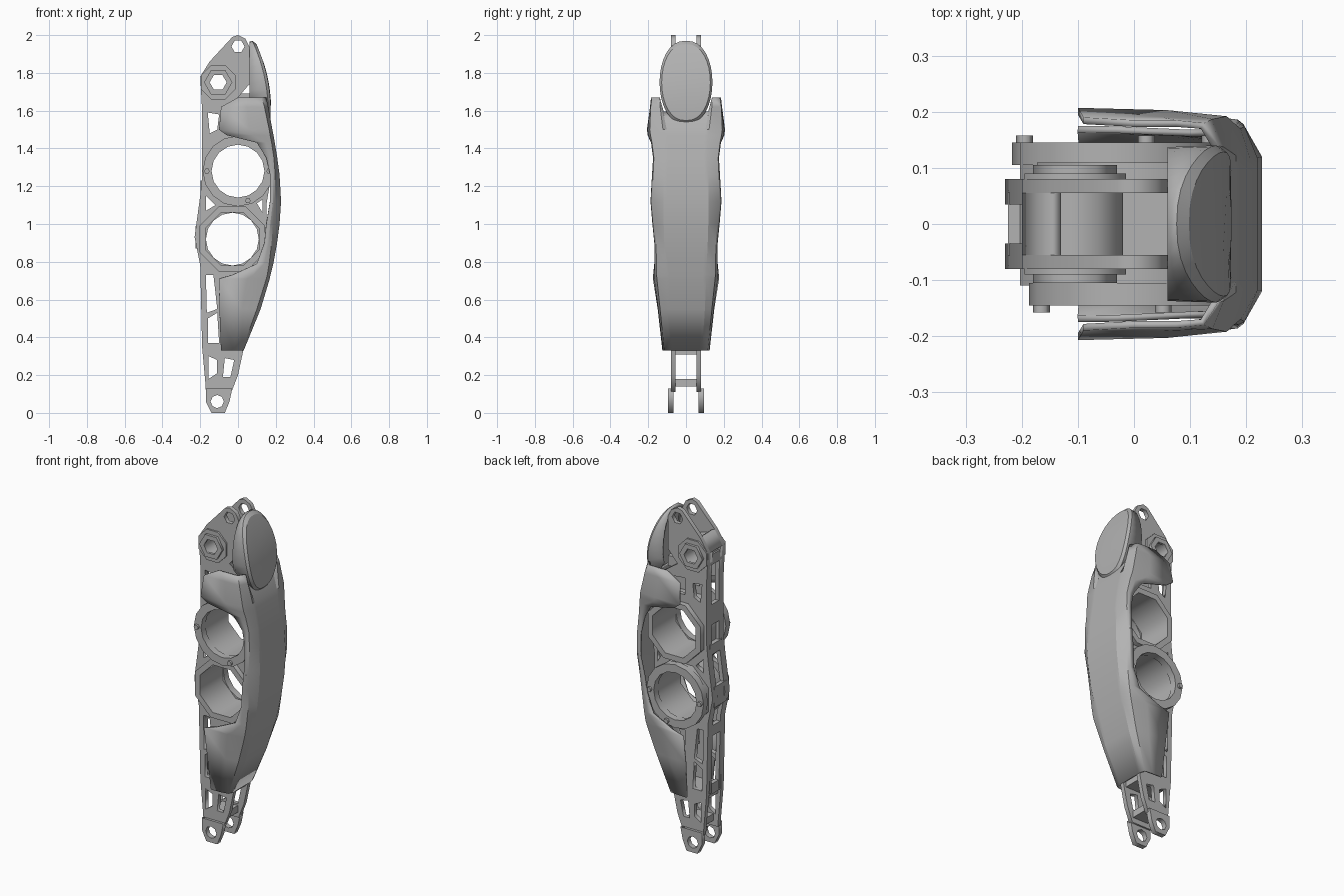
import bpy, bmesh, math
from mathutils import Vector

cube = bpy.data.objects.get("Cube")
if cube:
    bpy.data.objects.remove(cube, do_unlink=True)

grey = bpy.data.materials.new("mid_grey")
grey.use_nodes = True
COLOUR = (0.45, 0.45, 0.45, 1)
grey.diffuse_color = COLOUR
grey.node_tree.nodes["Principled BSDF"].inputs["Base Color"].default_value = COLOUR


def add_object(name, data):
    obj = bpy.data.objects.new(name, data)
    bpy.context.collection.objects.link(obj)
    return obj


def circle(x, z, r, n=16, turn=0.0):
    return [(x + r * math.cos(turn + math.tau * i / n),
             z + r * math.sin(turn + math.tau * i / n)) for i in range(n)]


def plate(name, loops, y0, y1):
    """Slab in the xz plane from y0 to y1; the first loop is the outline, the rest are holes."""
    curve = bpy.data.curves.new(name, "CURVE")
    curve.dimensions = "2D"
    curve.fill_mode = "BOTH"
    curve.extrude = abs(y1 - y0) / 2
    for pts in loops:
        spline = curve.splines.new("POLY")
        spline.points.add(len(pts) - 1)
        for p, (x, z) in zip(spline.points, pts):
            p.co = (x, z, 0, 1)
        spline.use_cyclic_u = True
    temp = add_object(name + "_temp", curve)
    bpy.context.view_layer.update()
    graph = bpy.context.evaluated_depsgraph_get()
    mesh = bpy.data.meshes.new_from_object(temp.evaluated_get(graph))
    bpy.data.objects.remove(temp, do_unlink=True)
    mid = (y0 + y1) / 2
    for v in mesh.vertices:
        x, z, d = v.co
        v.co = (x, mid - d, z)
    mesh.materials.clear()
    mesh.materials.append(grey)
    mesh.name = name
    return add_object(name, mesh)


def box(name, x, y, z, sx, sy, sz):
    bm = bmesh.new()
    bmesh.ops.create_cube(bm, size=1)
    for v in bm.verts:
        v.co = Vector((x + v.co.x * sx, y + v.co.y * sy, z + v.co.z * sz))
    mesh = bpy.data.meshes.new(name)
    bm.to_mesh(mesh)
    bm.free()
    mesh.materials.append(grey)
    return add_object(name, mesh)


def skin(name, rows, thickness, closed=False, cap=False, angle=22):
    """Surface through equal-length rows of points, thickened inwards."""
    bm = bmesh.new()
    grid = [[bm.verts.new(p) for p in row] for row in rows]
    n = len(rows[0])
    for a, b in zip(grid, grid[1:]):
        for i in range(n if closed else n - 1):
            j = (i + 1) % n
            bm.faces.new((a[i], a[j], b[j], b[i]))
    if cap:
        bm.faces.new(grid[0])
    bmesh.ops.recalc_face_normals(bm, faces=bm.faces)
    if sum(f.normal.x * f.calc_area() for f in bm.faces) < 0:
        bmesh.ops.reverse_faces(bm, faces=bm.faces)
    mesh = bpy.data.meshes.new(name)
    bm.to_mesh(mesh)
    bm.free()
    mesh.materials.append(grey)
    obj = add_object(name, mesh)
    solid = obj.modifiers.new("thickness", "SOLIDIFY")
    solid.thickness = thickness
    solid.offset = -1
    bpy.ops.object.select_all(action="DESELECT")
    obj.select_set(True)
    bpy.context.view_layer.objects.active = obj
    bpy.ops.object.shade_smooth_by_angle(angle=math.radians(angle))
    return obj


UPPER, LOWER = (0, 1.28), (-0.03, 0.92)
BOSS, TOP_PIN, FOOT_PIN = (-0.105, 1.75), (0, 1.94), (-0.11, 0.06)
eighth = math.pi / 8

# Side plates with windows
spine = [(-.172, .15), (-.19, .35), (-.2, .78), (-.23, .93), (-.2, 1.15), (-.19, 1.25),
         (-.19, 1.6), (-.2, 1.78), (-.15, 1.86)]
outline = [(-.03, 1.99), (0, 2), (.04, 1.98), (.06, 1.94), (.06, 1.74), (0, 1.67), (.1, 1.6),
           (.13, 1.5), (.16, 1.4), (.18, 1.28), (.15, 1.1), (.15, .92), (.12, .76), (.05, .5),
           (.03, .34), (0, .2), (-.035, .11), (-.17, .11)] + spine
windows = [
    [(-.17, .73), (-.13, .73), (-.11, .55), (-.165, .53)],
    [(-.16, .5), (-.11, .53), (-.1, .37), (-.16, .37)],
    [(-.155, .3), (-.11, .28), (-.11, .21), (-.155, .18)],
    [(-.07, .29), (-.02, .28), (-.04, .19), (-.08, .19)],
    [(-.05, .7), (.06, .7), (-.01, .57), (-.05, .57)],
    [(-.16, 1.59), (-.1, 1.58), (-.11, 1.5), (-.15, 1.48)],
    [(-.05, 1.6), (.04, 1.59), (.03, 1.5), (-.05, 1.5)],
    [(-.17, 1.15), (-.12, 1.1), (-.17, 1.07)],
    [(.1, 1.11), (.13, 1.13), (.13, 1.06)],
]
holes = windows + [circle(*UPPER, .154, 8, eighth), circle(*LOWER, .154, 8, eighth),
                   circle(*BOSS, .05, 6), circle(*TOP_PIN, .035, 6)]
foot = [(-.17, .13), (-.03, .13), (-.045, .06), (-.07, 0), (-.14, 0), (-.17, .06)]
spine_band = spine[1:8] + [(x + .025, z) for x, z in reversed(spine[1:8])]
for side, s in (("right", -1), ("left", 1)):
    plate(side + "_frame_plate", [outline] + holes, s * .055, s * .08)
    plate(side + "_spine_rail", [spine_band], s * .035, s * .056)
    plate(side + "_foot", [foot, circle(*FOOT_PIN, .035, 8)], s * .065, s * .095)
    plate(side + "_boss_disc", [circle(*BOSS, .098, 8, eighth), circle(*BOSS, .05, 6)],
          s * .08, s * .09)
    plate(side + "_boss_nut", [circle(*BOSS, .075, 6), circle(*BOSS, .045, 6)], s * .09, s * .105)

# Central tubes joining the plates
plate("boss_tube", [circle(*BOSS, .085, 12), circle(*BOSS, .05, 6)], -.056, .056)
for name, c, s in (("upper", UPPER, -1), ("lower", LOWER, 1)):
    plate(name + "_tube", [circle(*c, .187, 8, eighth), circle(*c, .152, 8, eighth)], -.11, .11)
    plate(name + "_flange", [circle(*c, .187, 16), circle(*c, .14, 16)], s * .105, s * .145)
    for k, a in enumerate((0, math.pi, -1.25)):
        x, z = c[0] + .165 * math.cos(a), c[1] + .165 * math.sin(a)
        plate(f"{name}_flange_screw_{k}", [circle(x, z, .015, 6)], s * .14, s * .158)

# Cross members of the spine, head and fork
for x, z, h in ((-.184, 1.73, .06), (-.177, 1.40, .12), (-.185, 1.2, .06), (-.212, .93, .12),
                (-.186, .72, .06), (-.176, .37, .06)):
    box("spine_rung", x, 0, z, .025, .112, h)
plate("spine_top", [[(-.2, 1.78), (-.15, 1.86), (-.13, 1.855), (-.175, 1.76)]], -.056, .056)
box("fork_crossbar", -.09, 0, .16, .1, .13, .04)
box("fork_bridge", -.08, 0, .34, .18, .13, .06)
box("head_block", .03, 0, 1.66, .1, .112, .06)

# Wraparound shell: height, face x, face half-width, corner x, half-width, edge x, half-width
sections = [
    (1.67, .15, .14, .125, .18, .0, .185),
    (1.62, .16, .137, .14, .187, -.09, .19),
    (1.50, .182, .122, .165, .192, -.10, .207),
    (1.47, .188, .118, .17, .188, -.06, .203),
    (1.43, .195, .115, .178, .18, .10, .185),
    (1.35, .208, .113, .19, .17, .15, .174),
    (1.26, .22, .118, .197, .174, .17, .18),
    (1.12, .228, .12, .195, .178, .17, .188),
    (1.00, .22, .118, .185, .166, .15, .178),
    (.90, .207, .115, .178, .158, .14, .168),
    (.79, .187, .11, .165, .157, .10, .168),
    (.73, .172, .108, .155, .156, -.03, .174),
    (.71, .168, .107, .15, .154, -.10, .175),
    (.55, .12, .10, .10, .137, -.098, .15),
    (.33, .03, .085, .02, .115, -.09, .125),
]
rows = []
for z, xf, wf, xc, wc, xe, we in sections:
    zf = min(z, 1.565 + max(0, z - 1.62) * .6)
    half = [(xf + (z - zf) * -.1, wf * .84, zf), (xf, wf, z), (xc, wc, z),
            (xc * .6 + xe * .4, wc * .4 + we * .6 + .002, z), (xe, we, z)]
    rows.append([(x, -y, h) for x, y, h in reversed(half)] + half)
skin("outer_shell", rows, .012)

# Oval knee guard: shallow bowl with a straight rear rim that tapers away at the bottom
def guard_ring(scale, inset, rear=False, n=32):
    ring = []
    for i in range(n):
        c, s = math.cos(math.tau * i / n), math.sin(math.tau * i / n)
        h = s * scale
        x = .162 - .04 * h - .03 * h * h - inset
        if rear:
            x = min(x, .06 + .16 * max(0, -s - .4))
        ring.append((x, .14 * math.copysign(abs(c) ** .85, c) * scale, 1.75 + .22 * h))
    return ring

skin("knee_guard", [guard_ring(.45, 0), guard_ring(.92, .002), guard_ring(1, .016),
                    guard_ring(.98, .03, True)],
     .014, closed=True, cap=True)
